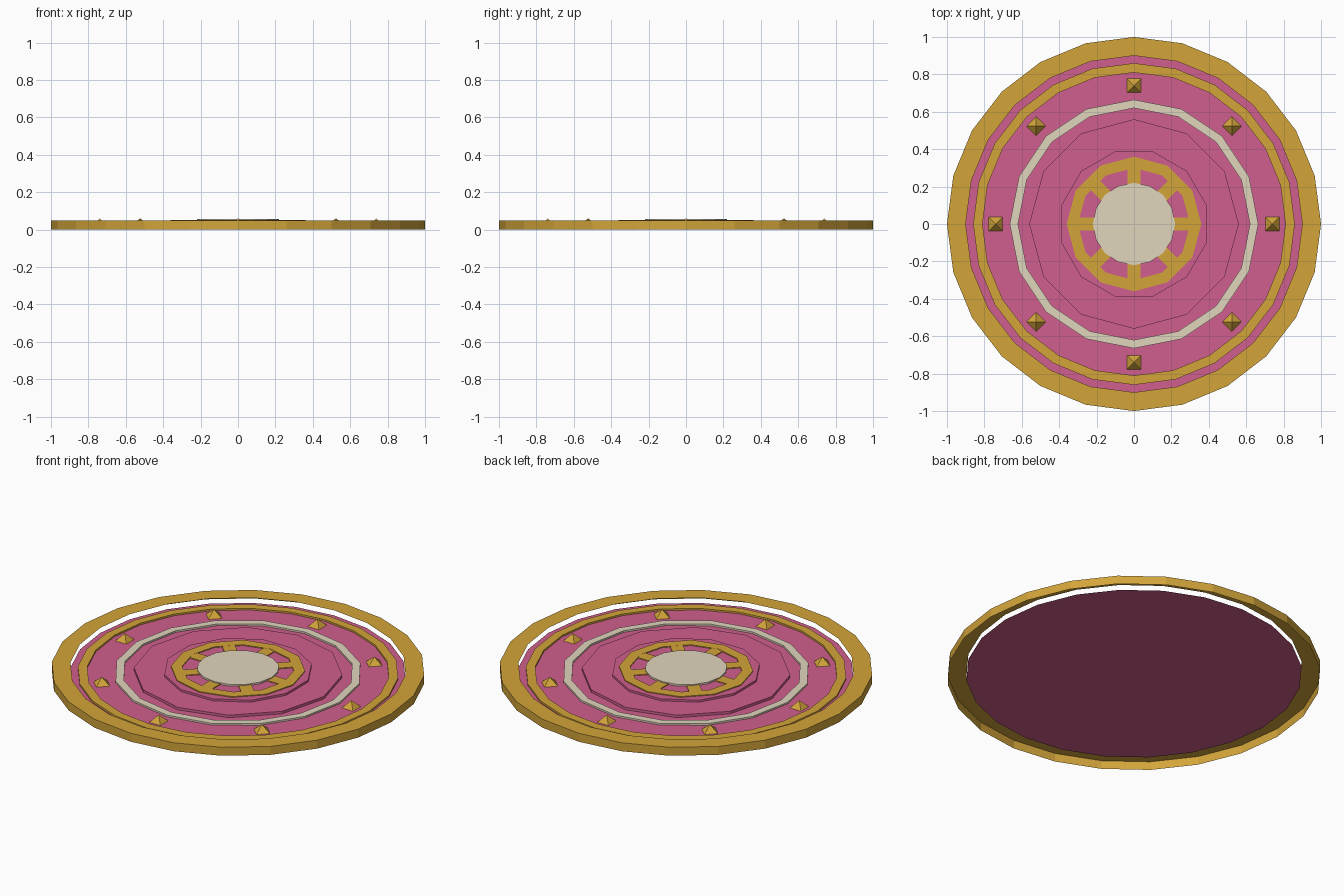
import bpy, bmesh
from math import cos, sin, pi, radians
from mathutils import Matrix

cube = bpy.data.objects.get("Cube")
if cube:
    bpy.data.objects.remove(cube, do_unlink=True)


def linear(c):
    c /= 255
    return c / 12.92 if c <= 0.04045 else ((c + 0.055) / 1.055) ** 2.4


def material(name, *rgb):
    mat = bpy.data.materials.new(name)
    mat.use_nodes = True
    col = [linear(c) for c in rgb] + [1]
    mat.diffuse_color = col
    bsdf = mat.node_tree.nodes["Principled BSDF"]
    bsdf.inputs["Base Color"].default_value = col
    bsdf.inputs["Roughness"].default_value = 0.7
    return mat


gold = material("gold", 211, 165, 58)
pink = material("pink", 208, 95, 142)
cream = material("cream", 225, 214, 190)


def finish(name, bm, mat):
    mesh = bpy.data.meshes.new(name)
    bm.to_mesh(mesh)
    bm.free()
    mesh.materials.append(mat)
    obj = bpy.data.objects.new(name, mesh)
    bpy.context.collection.objects.link(obj)
    return obj


def turned(name, sides, profile, mat, cap=False, turn=0):
    """Revolve a (radius, height) profile from outside to inside; cap closes the last loop."""
    bm = bmesh.new()
    angles = [2 * pi * i / sides + radians(turn) for i in range(sides)]
    loops = [[bm.verts.new((r * cos(a), r * sin(a), z)) for a in angles]
             for r, z in profile]
    for low, high in zip(loops, loops[1:]):
        for i in range(sides):
            j = (i + 1) % sides
            bm.faces.new((low[i], low[j], high[j], high[i]))
    if cap:
        bm.faces.new(loops[-1])
    return finish(name, bm, mat)


def disc(name, sides, r, z0, z1, mat, turn=0):
    return turned(name, sides, [(r, z0), (r, z1)], mat, True, turn)


def ring(name, sides, r_out, r_in, z0, z1, mat):
    return turned(name, sides, [(r_out, z0), (r_out, z1), (r_in, z1), (r_in, z0)], mat)


# Outer rim: a wall with a flat lip, open underneath
turned("outer_rim", 24, [(1, 0), (1, 0.05), (0.9, 0.05)], gold)

# Floor plate and its raised bands
turned("floor_plate", 24, [(0.9, 0.02)], pink, True)
ring("gold_band", 24, 0.86, 0.81, 0.02, 0.03, gold)
ring("cream_band", 16, 0.665, 0.62, 0.02, 0.03, cream)

# Stepped centre
disc("lower_step", 12, 0.56, 0.02, 0.035, pink)
disc("upper_step", 12, 0.4, 0.035, 0.047, pink, turn=15)
ring("wheel_ring", 12, 0.36, 0.3, 0.047, 0.052, gold)
disc("hub", 16, 0.22, 0.047, 0.057, cream)

# Eight wheel spokes and eight pyramid studs
spokes, studs = bmesh.new(), bmesh.new()
for i in range(8):
    spin = Matrix.Rotation(i * pi / 4, 4, 'Z')
    bmesh.ops.create_cube(spokes, size=1, matrix=spin
                          @ Matrix.Translation((0.25, 0, 0.049))
                          @ Matrix.Diagonal((0.12, 0.07, 0.005, 1)))
    bmesh.ops.create_cone(studs, segments=4, radius1=0.052, radius2=0, depth=0.04,
                          cap_ends=False, matrix=spin
                          @ Matrix.Translation((0.74, 0, 0.04))
                          @ Matrix.Rotation(pi / 4, 4, 'Z'))
bmesh.ops.remove_doubles(studs, verts=studs.verts, dist=0.0001)
finish("wheel_spokes", spokes, gold)
finish("pyramid_studs", studs, gold)
